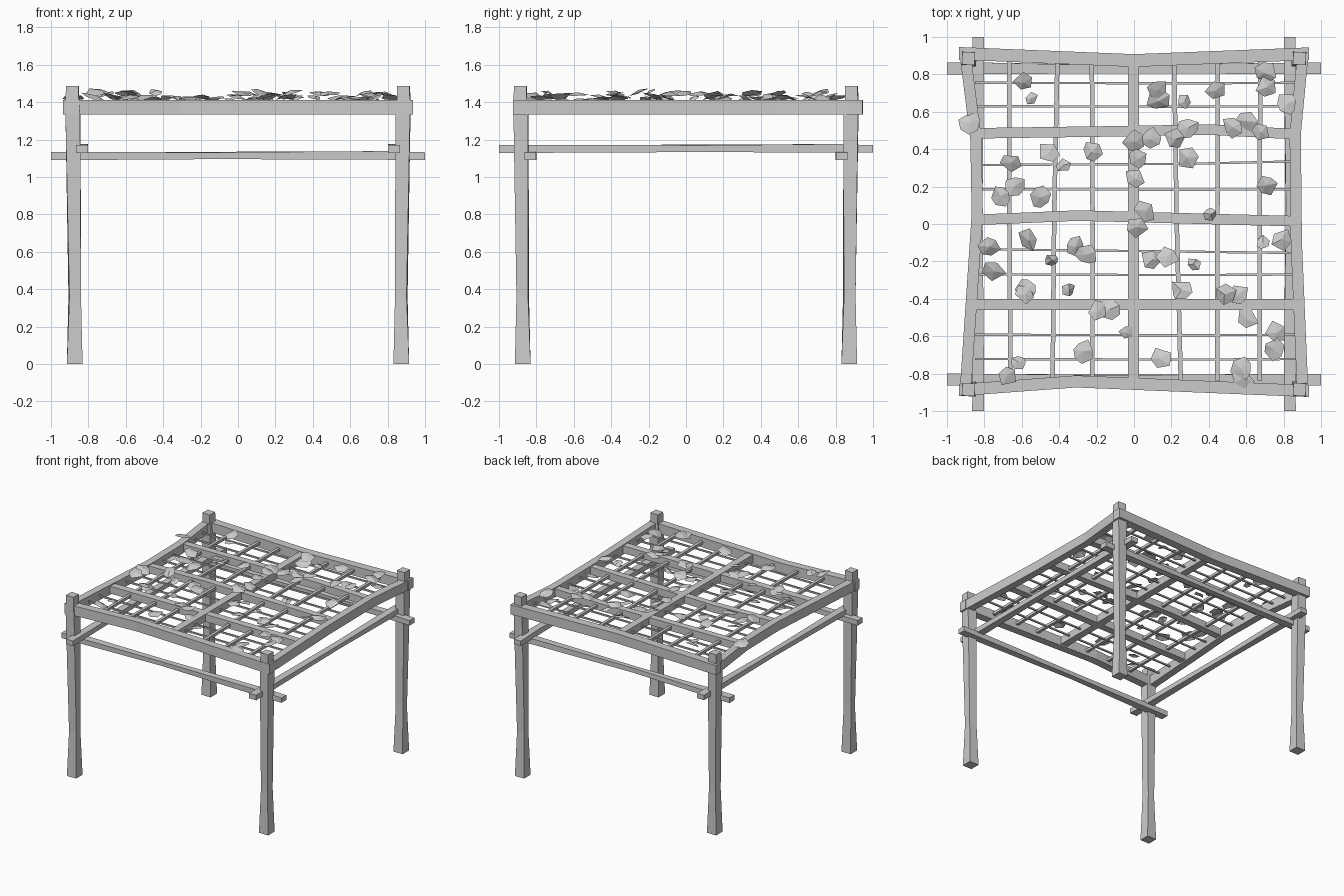
import bpy, bmesh, math, random
from mathutils import Vector, Euler

random.seed(7)


def add_object(name, bm):
    me = bpy.data.meshes.new(name)
    bm.to_mesh(me)
    bm.free()
    ob = bpy.data.objects.new(name, me)
    bpy.context.collection.objects.link(ob)
    return ob


def timber(name, axis, stations):
    """Four-sided timber along an axis; station = (x, y, z, width, thickness, twist in degrees)."""
    bm = bmesh.new()
    rings = []
    for x, y, z, w, t, twist in stations:
        c, s = math.cos(math.radians(twist)), math.sin(math.radians(twist))
        ring = []
        for u, v in ((-1, -1), (1, -1), (1, 1), (-1, 1)):
            a, b = u * w / 2, v * t / 2
            a, b = a * c - b * s, a * s + b * c
            off = {'x': (0, a, b), 'y': (a, 0, b), 'z': (a, b, 0)}[axis]
            ring.append(bm.verts.new(Vector((x, y, z)) + Vector(off)))
        rings.append(ring)
    for r, q in zip(rings, rings[1:]):
        for i in range(4):
            j = (i + 1) % 4
            bm.faces.new((r[i], r[j], q[j], q[i]))
    bm.faces.new(rings[0])
    bm.faces.new(rings[-1])
    bmesh.ops.recalc_face_normals(bm, faces=bm.faces)
    return add_object(name, bm)


def along_x(name, pts, z, w, t, twist=0):
    timber(name, 'x', [(x, y, z, w, t, twist) for x, y in pts])


def along_y(name, pts, z, w, t, twist=0):
    timber(name, 'y', [(x, y, z, w, t, twist) for x, y in pts])


# Corner posts: flared feet, narrow ankle, square cap
for sx in (-1, 1):
    for sy in (-1, 1):
        timber("corner_post", 'z', [
            (sx * .873, sy * .873, 0, .084, .084, 0),
            (sx * .873, sy * .873, .36, .062, .062, 5 * sx * sy),
            (sx * .882, sy * .882, 1.33, .078, .078, -2),
            (sx * .885, sy * .885, 1.41, .07, .07, -2),
            (sx * .885, sy * .885, 1.486, .068, .068, -3)])

# Crossing lower rails, thinner in the middle
for s in (-1, 1):
    timber("long_rail", 'x', [
        (-1, s * .832, 1.112, .064, .042, 0), (-.8, s * .832, 1.112, .062, .042, 0),
        (-.1, s * .828, 1.115, .042, .036, 4), (.8, s * .832, 1.115, .06, .046, 0),
        (1, s * .832, 1.112, .062, .04, 0)])
    timber("cross_rail", 'y', [
        (s * .833, -1, 1.15, .064, .042, 0), (s * .833, -.8, 1.15, .062, .042, 0),
        (s * .835, .1, 1.153, .048, .036, -4), (s * .833, .8, 1.153, .06, .046, 0),
        (s * .833, 1, 1.15, .062, .04, 0)])

# Bowed top frame
Z = 1.373
along_x("back_beam", [(-.935, .912), (0, .874), (.935, .91)], Z, .068, .079)
along_x("front_beam", [(-.935, -.888), (-.31, -.842), (.935, -.893)], Z, .064, .079)
along_y("left_beam", [(-.905, .93), (-.845, .45), (-.838, .05), (-.902, -.9)], Z, .06, .078)
along_y("right_beam", [(.905, .93), (.862, .48), (.868, -.1), (.902, -.9)], Z, .06, .078)

# Roof joists
along_x("back_joist", [(-.85, .485), (0, .497), (.4, .505), (.87, .48)], 1.375, .056, .06)
along_x("middle_joist", [(-.85, .022), (-.3, .045), (.87, .015)], 1.375, .056, .06)
along_x("front_joist", [(-.87, -.43), (.88, -.43)], 1.375, .06, .06)
along_y("centre_joist", [(-.003, -.84), (-.003, .87)], 1.376, .06, .062)

# Light lattice: slats front to back, thin rods side to side
for xa, xb in ((-.66, -.668), (-.435, -.41), (-.222, -.225), (.25, .215), (.445, .447), (.672, .675)):
    along_y("lattice_slat", [(xa, -.84), ((xa + xb) / 2 + random.uniform(-.006, .006), .05), (xb, .87)],
            1.375, .024, .022)
for ya, yb in ((.755, .755), (.63, .63), (.315, .335), (.186, .186),
               (-.135, -.155), (-.27, -.27), (-.592, -.592), (-.722, -.722)):
    along_x("lattice_rod", [(-.85, ya), (.3, (ya + yb) / 2 - .003), (.87, yb)], 1.375, .012, .012)

# Fallen leaves: crumpled fans scattered over the lattice
BIG = [(-.59, .76), (-.88, .54), (-.66, .33), (-.455, .38), (-.225, .385), (-.71, .15), (-.64, .2),
       (-.5, .145), (.12, .72), (.13, .66), (.43, .715), (.71, .73), (.7, .81), (.82, .64),
       (.61, .55), (.53, .52), (.68, .49), (.29, .51), (.22, .455), (.285, .355), (.085, .455),
       (0, .44), (.01, .24), (.02, .35), (.705, .21), (.06, .07), (.015, -.015), (-.775, -.12),
       (-.565, -.085), (-.75, -.25), (-.315, -.12), (-.255, -.165), (-.575, -.345), (-.58, -.38),
       (.1, -.19), (.18, -.175), (.255, -.355), (.485, -.375), (.555, -.38), (.785, -.085),
       (.605, -.51), (.765, -.58), (.755, -.67), (.575, -.775), (.58, -.83), (.14, -.72),
       (-.27, -.68), (-.13, -.46), (-.19, -.465), (-.68, -.81)]
SMALL = [(-.55, .67), (-.375, .31), (.27, .655), (.41, .055), (-.44, -.19), (-.35, -.355),
         (.32, -.215), (.69, -.1), (-.04, -.58), (-.62, -.74)]

bm = bmesh.new()
for spots, size in ((BIG, .064), (SMALL, .042)):
    for x, y in spots:
        n = random.choice((5, 6, 7))
        rot = Euler((random.uniform(-.3, .3), random.uniform(-.3, .3), random.uniform(0, 6.28)))
        pts = [Vector((0, 0, .014))]
        for i in range(n):
            a = 2 * math.pi * (i + random.uniform(-.2, .2)) / n
            r = size * random.uniform(.72, 1.08)
            pts.append(Vector((r * math.cos(a), r * math.sin(a), random.uniform(-.008, .01))))
        for p in pts:
            p.rotate(rot)
        low = min(p.z for p in pts)
        lift = 1.407 + random.choice((0, 0, .006, .025)) - low
        vs = [bm.verts.new(p + Vector((x, y, lift))) for p in pts]
        for i in range(n):
            bm.faces.new((vs[0], vs[1 + i], vs[1 + (i + 1) % n]))
add_object("scattered_leaves", bm)
